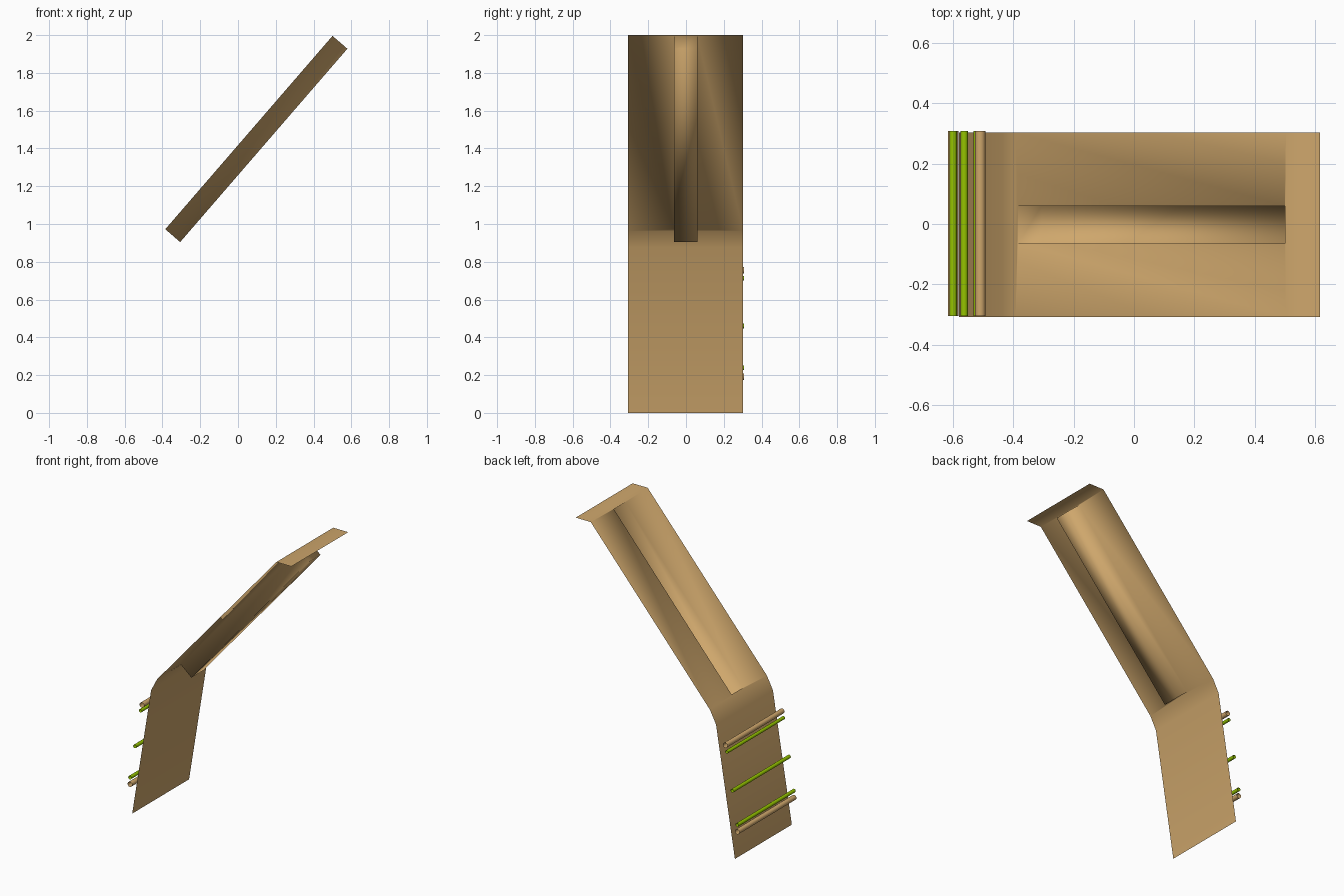
import bpy, bmesh, math
from mathutils import Vector, Matrix

cube = bpy.data.objects.get("Cube")
if cube:
    bpy.data.objects.remove(cube, do_unlink=True)


def make_material(name, color):
    mat = bpy.data.materials.new(name)
    mat.use_nodes = True
    mat.diffuse_color = color
    mat.node_tree.nodes["Principled BSDF"].inputs["Base Color"].default_value = color
    return mat


TAN = make_material("tan", (0.62, 0.385, 0.15, 1))
GREEN = make_material("lime_green", (0.30, 0.55, 0.0, 1))


def add_object(name, bm, mat):
    for face in bm.faces:
        face.smooth = True
    mesh = bpy.data.meshes.new(name)
    bm.to_mesh(mesh)
    bm.free()
    mesh.materials.append(mat)
    obj = bpy.data.objects.new(name, mesh)
    bpy.context.collection.objects.link(obj)
    return obj


# Bent sheet: side profile (x, z) from foot to top lip
profile = [(-0.58, 0), (-0.438, 0.876), (-0.393, 0.963), (0.504, 2.0), (0.617, 2.0)]
FRONT, BACK = -0.308, 0.303
RIB_FRONT, RIB_BACK = -0.064, 0.06
SLOPE = 2
RIB_DEPTH = 0.104

bm = bmesh.new()
rows = [(bm.verts.new((x, FRONT, z)), bm.verts.new((x, BACK, z))) for x, z in profile]
for i, (low, high) in enumerate(zip(rows, rows[1:])):
    if i != SLOPE:
        bm.faces.new((low[0], low[1], high[1], high[0]))

# Sloped panel with a pressed rib: frame around the opening, walls and floor
low, high = rows[SLOPE], rows[SLOPE + 1]
outer = [low[0], low[1], high[1], high[0]]
along = high[0].co - low[0].co
inward = Vector((along.z, 0, -along.x)).normalized() * RIB_DEPTH


def rib_corner(t, y):
    point = low[0].co + along * t
    return Vector((point.x, y, point.z))


corners = [rib_corner(0.009, RIB_FRONT), rib_corner(0.009, RIB_BACK),
           rib_corner(0.996, RIB_BACK), rib_corner(0.996, RIB_FRONT)]
rim = [bm.verts.new(c) for c in corners]
floor = [bm.verts.new(c + inward) for c in corners]
for ring_a, ring_b in ((outer, rim), (rim, floor)):
    for i in range(4):
        j = (i + 1) % 4
        bm.faces.new((ring_a[i], ring_a[j], ring_b[j], ring_b[i]))
bm.faces.new(floor)
bmesh.ops.recalc_face_normals(bm, faces=bm.faces)
add_object("bent_sheet", bm, TAN)


# Open-ended rods running across the outside of the lower panel
def add_rod(name, x, z, radius, mat):
    bm = bmesh.new()
    bmesh.ops.create_cone(bm, cap_ends=False, segments=24, radius1=radius, radius2=radius,
                          depth=0.613, matrix=Matrix.Translation((x, 0.0015, z))
                          @ Matrix.Rotation(math.pi / 2, 4, "X"))
    add_object(name, bm, mat)


add_rod("upper_tan_rod", -0.51, 0.755, 0.017, TAN)
add_rod("upper_green_rod", -0.521, 0.713, 0.011, GREEN)
add_rod("middle_green_rod", -0.563, 0.46, 0.012, GREEN)
add_rod("lower_green_rod", -0.6, 0.238, 0.012, GREEN)
add_rod("lower_tan_rod", -0.6, 0.192, 0.017, TAN)
